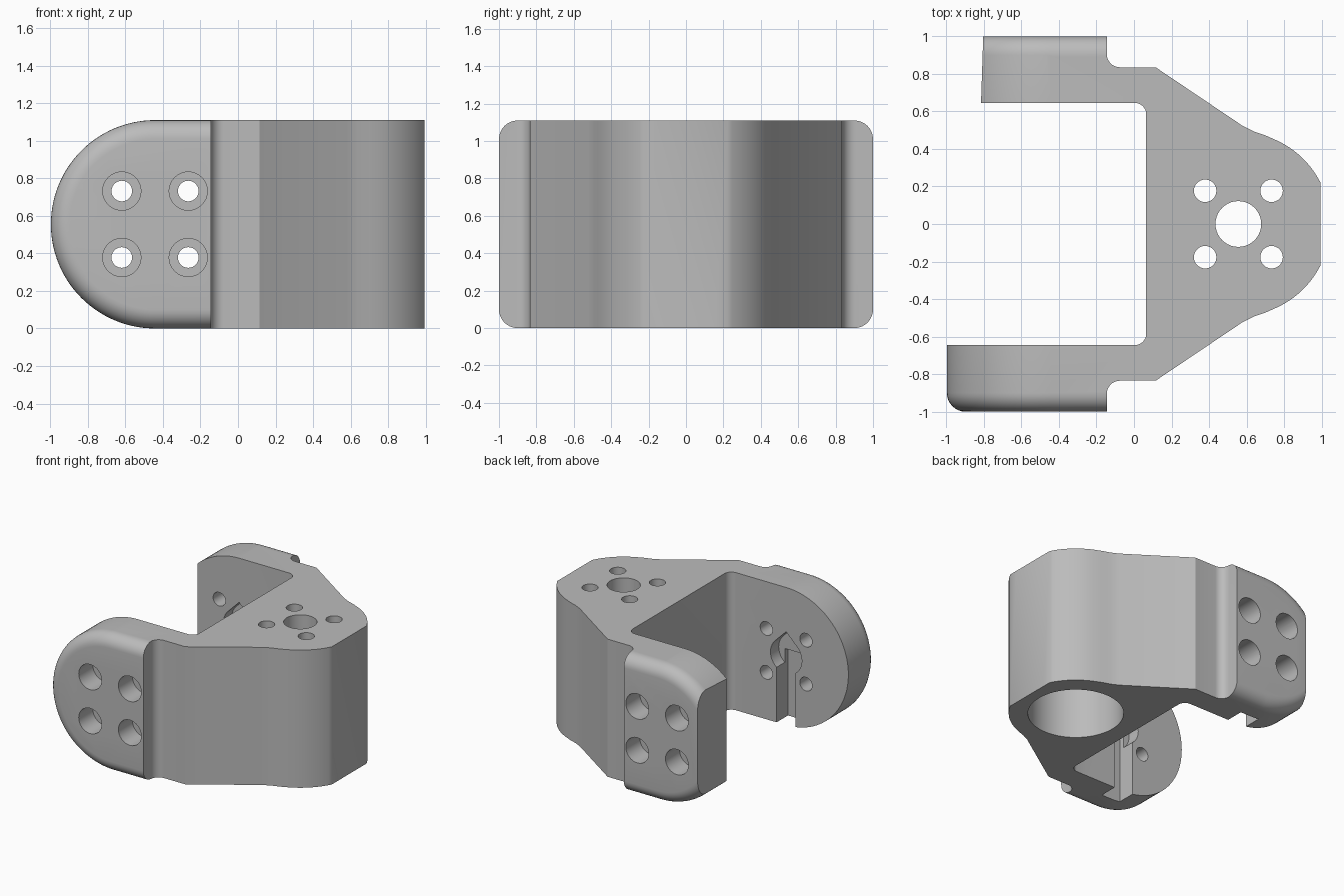
import bpy, bmesh
from math import sin, cos, pi, radians

if "Cube" in bpy.data.objects:
    bpy.data.objects.remove(bpy.data.objects["Cube"])

HEIGHT = 1.11
R = HEIGHT / 2          # radius of the rounded arm ends
ARM_X = -0.442          # hub axis of the arms
BODY_X = 0.556          # vertical axis of the body
INNER = 0.645           # inner face of the arms
PITCH = 0.177           # half spacing of the screw holes


def arc(cx, cy, r, a0, a1, n):
    steps = [radians(a0 + (a1 - a0) * i / n) for i in range(n + 1)]
    return [(cx + r * cos(a), cy + r * sin(a)) for a in steps]


def circle(cx, cy, r, n=40):
    return arc(cx, cy, r, 0, 360, n)[:-1]


def loft(name, rings):
    """Closed solid through equal-sized rings of 3D points."""
    bm = bmesh.new()
    loops = [[bm.verts.new(p) for p in ring] for ring in rings]
    for a, b in zip(loops, loops[1:]):
        for i in range(len(a)):
            j = (i + 1) % len(a)
            bm.faces.new((a[i], a[j], b[j], b[i]))
    bm.faces.new(loops[0])
    bm.faces.new(loops[-1])
    bmesh.ops.recalc_face_normals(bm, faces=bm.faces)
    mesh = bpy.data.meshes.new(name)
    bm.to_mesh(mesh)
    bm.free()
    ob = bpy.data.objects.new(name, mesh)
    bpy.context.collection.objects.link(ob)
    return ob


def prism(name, pts, axis, lo, hi):
    place = (lambda p, t: (p[0], p[1], t)) if axis == "Z" else (lambda p, t: (p[0], t, p[1]))
    return loft(name, [[place(p, t) for p in pts] for t in (lo, hi)])


def boolean(target, tool, operation):
    mod = target.modifiers.new("cut", "BOOLEAN")
    mod.operation, mod.solver, mod.object = operation, "EXACT", tool
    bpy.context.view_layer.objects.active = target
    bpy.ops.object.modifier_apply(modifier=mod.name)
    bpy.data.objects.remove(tool)


# Bracket outline from above: one half from the nose to the arm tip, then the other
def half_outline(tip_outer, tip_inner):
    pts = arc(BODY_X, 0, 0.49, 27, 66, 12)
    pts += [(0.70, 0.472), (0.64, 0.492), (0.58, 0.522), (0.115, 0.835)]
    pts += arc(-0.075, 0.905, 0.07, 270, 180, 8)
    pts += [(-0.145, 1.1), (tip_outer, 1.1), (tip_inner, INNER)]
    pts += arc(0.005, INNER - 0.06, 0.06, 90, 0, 8)
    return pts


back = half_outline(-0.80, -0.815)
front = [(x, -y) for x, y in half_outline(-1.1, -1.1)]
bracket = prism("bracket", back + front[::-1], "Z", 0, HEIGHT)


# Envelope that rounds the arm ends and fillets their outer rims
def envelope_ring(y, inset):
    r = R - inset
    pts = arc(ARM_X, R, r, 90, 270, 56) + [(2, R - r), (2, R + r)]
    return [(x, y, z) for x, z in pts]


FILLET = 0.1
angles = [i * pi / 16 for i in range(9)]
rim = [(1 - FILLET + FILLET * sin(a), FILLET * (1 - cos(a))) for a in angles]
rings = [envelope_ring(-y, d) for y, d in rim[::-1]] + [envelope_ring(y, d) for y, d in rim]
boolean(bracket, loft("envelope", rings), "INTERSECT")

# Vertical holes in the body, with a wide bore from underneath
boolean(bracket, prism("bore", circle(BODY_X, 0, 0.35, 64), "Z", -0.1, 0.9), "DIFFERENCE")
boolean(bracket, prism("shaft_hole", circle(BODY_X, 0, 0.122), "Z", 0.5, 1.3), "DIFFERENCE")
for sx in (-1, 1):
    for sy in (-1, 1):
        hole = circle(BODY_X + sx * PITCH, sy * PITCH, 0.06, 28)
        boolean(bracket, prism("body_hole", hole, "Z", 0.5, 1.3), "DIFFERENCE")

# Countersunk screw holes and the horn slot in each arm
for side in (-1, 1):
    for sx in (-1, 1):
        for sz in (-1, 1):
            x, z = ARM_X + sx * PITCH, R + sz * PITCH
            boolean(bracket, prism("screw_hole", circle(x, z, 0.055, 28), "Y",
                                   side * 0.5, side * 1.2), "DIFFERENCE")
            boolean(bracket, prism("screw_head_bore", circle(x, z, 0.102, 32), "Y",
                                   side * 0.82, side * 1.2), "DIFFERENCE")
    teardrop = arc(ARM_X, R, 0.14, 135, 405, 30) + [(ARM_X, R + 0.198)]
    boolean(bracket, prism("hub_recess", teardrop, "Y", side * 0.6, side * 0.75), "DIFFERENCE")
    slot = [(ARM_X - 0.085, -0.1), (ARM_X + 0.085, -0.1),
            (ARM_X + 0.085, R), (ARM_X - 0.085, R)]
    boolean(bracket, prism("horn_slot", slot, "Y", side * 0.6, side * 0.79), "DIFFERENCE")

# Plain grey finish
grey = bpy.data.materials.new("plain_grey")
grey.use_nodes = True
colour = (0.5, 0.5, 0.5, 1)
grey.diffuse_color = colour
grey.node_tree.nodes["Principled BSDF"].inputs["Base Color"].default_value = colour
bracket.data.materials.clear()
bracket.data.materials.append(grey)
for poly in bracket.data.polygons:
    poly.material_index = 0

bpy.ops.object.select_all(action="DESELECT")
bracket.select_set(True)
bpy.context.view_layer.objects.active = bracket
bpy.ops.object.shade_smooth_by_angle(angle=radians(30))
